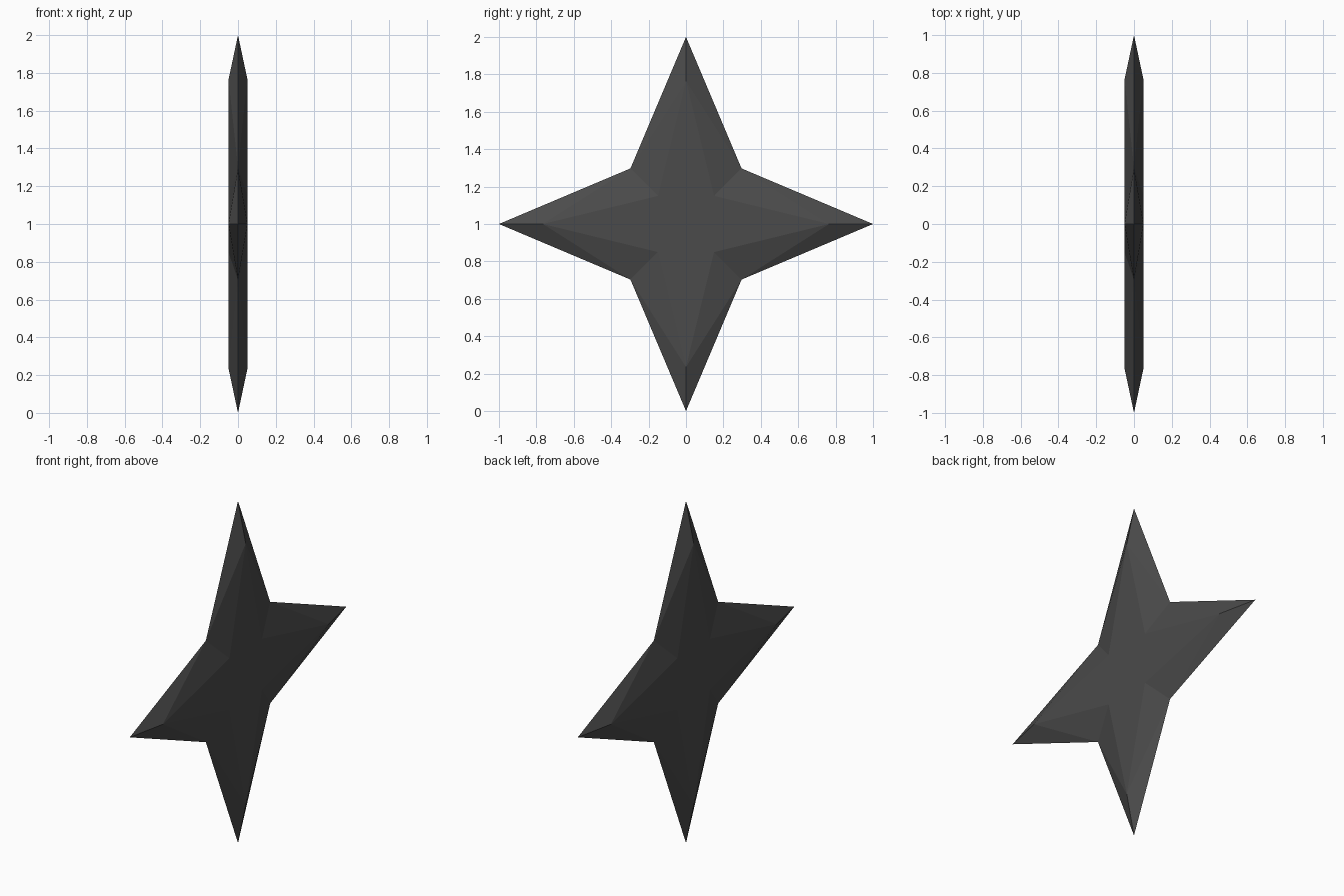
import bpy, bmesh, math

if "Cube" in bpy.data.objects:
    bpy.data.objects.remove(bpy.data.objects["Cube"])

# dark steel
steel = bpy.data.materials.new("dark steel")
steel.diffuse_color = (0.07, 0.07, 0.07, 1)
steel.use_nodes = True
steel.node_tree.nodes["Principled BSDF"].inputs["Base Color"].default_value = steel.diffuse_color


def star_ring(bm, tip, notch, x):
    """Four-pointed star outline in the yz plane, alternating tips and notches."""
    ring = []
    for i in range(8):
        a = i * math.pi / 4
        r = tip if i % 2 == 0 else notch * math.sqrt(2)
        ring.append(bm.verts.new((x, r * math.cos(a), 1 + r * math.sin(a))))
    return ring


bm = bmesh.new()
edge = star_ring(bm, 1.0, 0.297, 0)            # sharp outer edge
for x in (0.05, -0.05):
    plateau = star_ring(bm, 0.765, 0.15, x)    # raised flat face
    bm.faces.new(plateau)
    for i in range(8):                         # bevelled blades
        j = (i + 1) % 8
        bm.faces.new((edge[i], edge[j], plateau[j], plateau[i]))
bmesh.ops.triangulate(bm, faces=[f for f in bm.faces if len(f.verts) == 4])
bmesh.ops.recalc_face_normals(bm, faces=bm.faces)

mesh = bpy.data.meshes.new("throwing_star")
bm.to_mesh(mesh)
bm.free()
mesh.materials.append(steel)
star = bpy.data.objects.new("throwing_star", mesh)
bpy.context.collection.objects.link(star)
